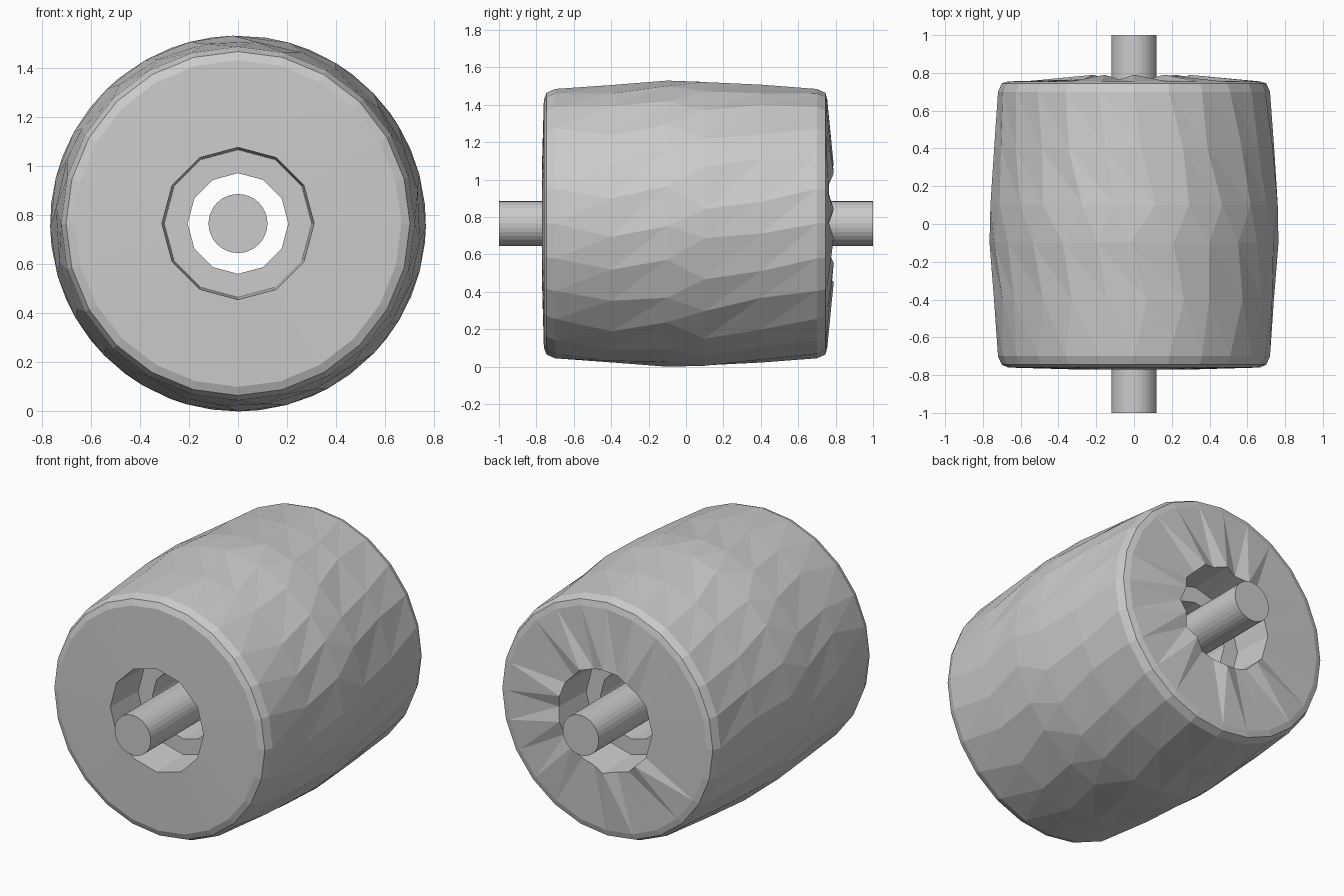
import bpy, bmesh, math, random

random.seed(4)
SIDES = 24
CENTRE_Z = 0.765

if "Cube" in bpy.data.objects:
    bpy.data.objects.remove(bpy.data.objects["Cube"], do_unlink=True)

grey = bpy.data.materials.new("plain grey")
grey.use_nodes = True
colour = (0.6, 0.6, 0.6, 1)
grey.diffuse_color = colour
grey.node_tree.nodes["Principled BSDF"].inputs["Base Color"].default_value = colour


def finish(name, bm):
    """Turn a bmesh into a flat-shaded grey object."""
    bmesh.ops.recalc_face_normals(bm, faces=bm.faces)
    mesh = bpy.data.meshes.new(name)
    bm.to_mesh(mesh)
    bm.free()
    mesh.materials.append(grey)
    obj = bpy.data.objects.new(name, mesh)
    bpy.context.collection.objects.link(obj)
    return obj


def ring(bm, radius, y, turn=0.0, coarse=False, wobble=0.0, rise=0.0):
    """Ring of vertices around the axle; coarse rings look half as finely sided."""
    verts = []
    for i in range(SIDES):
        a = math.tau * (i + turn) / SIDES
        r = radius
        if coarse and i % 2:
            r *= math.cos(math.tau / SIDES)
        a += random.uniform(-wobble, wobble)
        lift = random.choice((0, 0, rise))
        verts.append(bm.verts.new((r * math.sin(a), y + lift, CENTRE_Z + r * math.cos(a))))
    return verts


def skin(bm, a, b, shift=0):
    """Join two rings with triangles; shift picks the diagonal for staggered rings."""
    for i in range(SIDES):
        j = (i + 1) % SIDES
        if shift:
            bm.faces.new((a[i], a[j], b[i]))
            bm.faces.new((a[j], b[j], b[i]))
        else:
            bm.faces.new((a[i], a[j], b[j], b[i]))


# Barrel-shaped roller: crowned outside, rounded rims, stepped bore
bm = bmesh.new()
rings = [
    ring(bm, 0.31, -0.77, coarse=True),
    ring(bm, 0.665, -0.76),
    ring(bm, 0.70, -0.745),
    ring(bm, 0.72, -0.70),
    ring(bm, 0.744, -0.40, 0.25, wobble=0.04),
    ring(bm, 0.765, -0.10, 0.0, wobble=0.03),
    ring(bm, 0.765, 0.10, 0.5, wobble=0.03),
    ring(bm, 0.744, 0.40, 0.25, wobble=0.04),
    ring(bm, 0.72, 0.70),
    ring(bm, 0.70, 0.745),
    ring(bm, 0.665, 0.755),
    ring(bm, 0.31, 0.765, coarse=True, rise=0.025),
    # recess, web and narrow bore, back to front
    ring(bm, 0.30, 0.52, coarse=True),
    ring(bm, 0.205, 0.52, coarse=True),
    ring(bm, 0.205, -0.52, coarse=True),
    ring(bm, 0.30, -0.52, coarse=True),
]
for i, here in enumerate(rings):
    skin(bm, here, rings[(i + 1) % len(rings)], shift=3 <= i < 8 or i == 10)
finish("roller", bm)

# Straight axle running through the bore
bm = bmesh.new()
bmesh.ops.create_cone(bm, cap_ends=True, segments=32, radius1=0.12, radius2=0.12, depth=2)
axle = finish("axle", bm)
axle.rotation_euler.x = math.pi / 2
axle.location.z = CENTRE_Z
